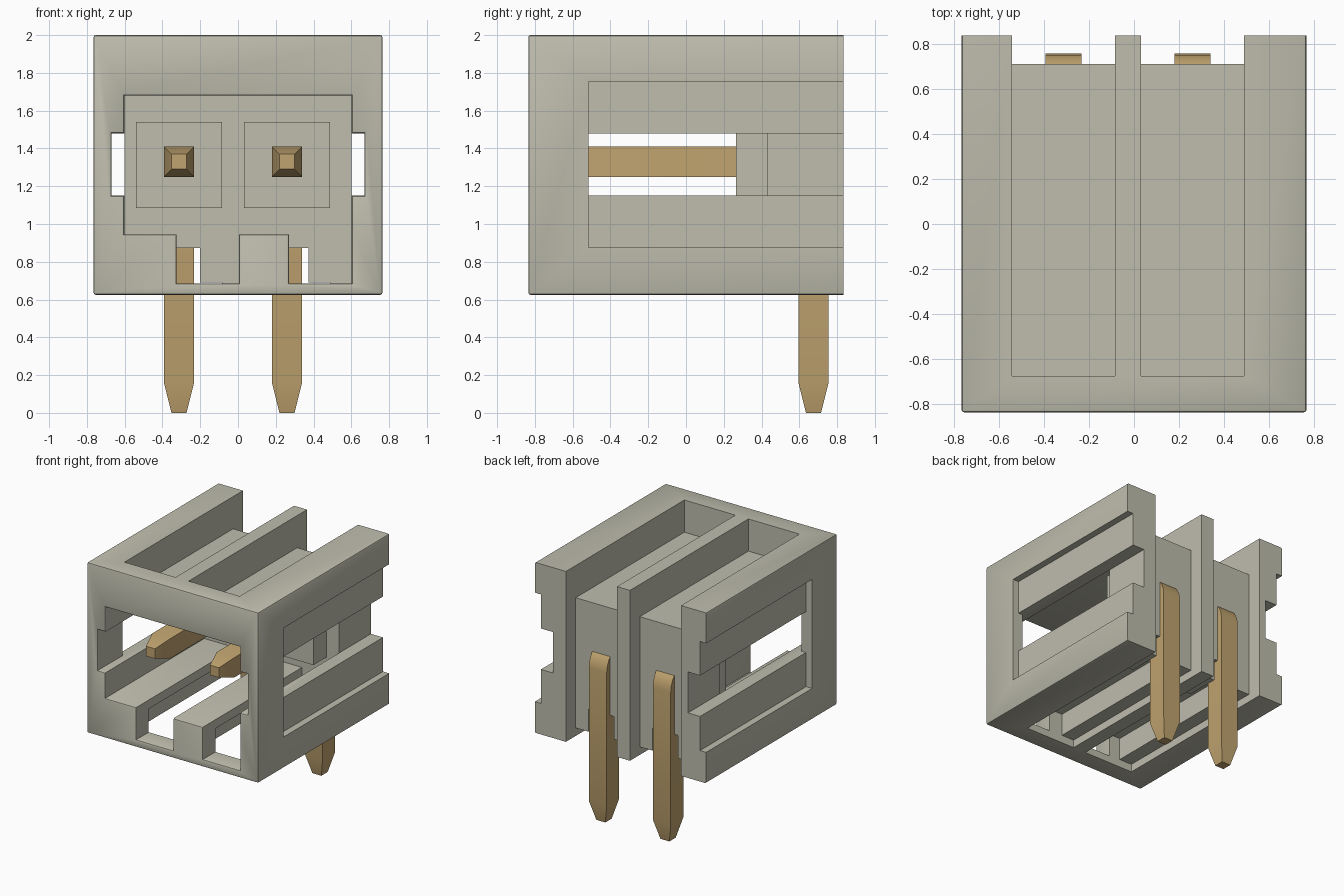
import bpy, bmesh, math
from mathutils import Vector

old = bpy.data.objects.get("Cube")
if old:
    bpy.data.objects.remove(old, do_unlink=True)


def material(name, color):
    mat = bpy.data.materials.new(name)
    mat.use_nodes = True
    mat.diffuse_color = (*color, 1)
    mat.node_tree.nodes["Principled BSDF"].inputs["Base Color"].default_value = (*color, 1)
    return mat


PLASTIC = material("warm grey plastic", (0.52, 0.51, 0.42))
METAL = material("brass", (0.53, 0.37, 0.16))


def add_object(name, bm, mat):
    bmesh.ops.recalc_face_normals(bm, faces=bm.faces)
    mesh = bpy.data.meshes.new(name)
    bm.to_mesh(mesh)
    bm.free()
    mesh.materials.append(mat)
    obj = bpy.data.objects.new(name, mesh)
    bpy.context.collection.objects.link(obj)
    return obj


def box(name, x, y, z, mat=PLASTIC):
    bm = bmesh.new()
    bmesh.ops.create_cube(bm, size=1)
    for v in bm.verts:
        v.co = Vector([(a + b) / 2 + c * (b - a) for (a, b), c in zip((x, y, z), v.co)])
    return add_object(name, bm, mat)


def cut(target, x, y, z):
    cutter = box("cutter", x, y, z)
    mod = target.modifiers.new("cut", 'BOOLEAN')
    mod.operation, mod.solver, mod.object = 'DIFFERENCE', 'EXACT', cutter
    bpy.context.view_layer.objects.active = target
    bpy.ops.object.modifier_apply(modifier=mod.name)
    bpy.data.objects.remove(cutter, do_unlink=True)


# Overall housing limits
W, D, BOTTOM, TOP, OUT = 0.765, 0.835, 0.625, 2.0, 2.5
INNER, BACK_WALL = 0.602, 0.43
CENTRES = (-0.3125, 0.2595)

housing = box("housing", (-W, W), (-D, D), (BOTTOM, TOP))

# Mating cavity and its two key notches
cut(housing, (-INNER, INNER), (-OUT, BACK_WALL), (0.945, 1.68))
for left, right in ((-0.325, 0.005), (0.27, INNER)):
    cut(housing, (left, right), (-OUT, BACK_WALL), (0.685, 1.0))

# Side grooves, recesses and windows
for s in (-1, 1):
    cut(housing, sorted((s * 0.55, s * 0.67)), (-OUT, BACK_WALL), (1.15, 1.48))
    cut(housing, sorted((s * 0.71, s * OUT)), (-0.515, OUT), (0.875, 1.755))
    cut(housing, sorted((s * INNER, s * OUT)), (-0.515, OUT), (1.15, 1.48))

# Top slots, stepped bottom slots and rear recesses
for c in CENTRES:
    span = (c - 0.228, c + 0.228)
    cut(housing, span, (-0.675, OUT), (1.74, OUT))
    cut(housing, span, (-0.675, OUT), (0, 0.69))
    cut(housing, (c - 0.1125, c + 0.1125), (-0.675, OUT), (0, 0.873))
    cut(housing, span, (0.71, OUT), (0, OUT))

# Soften the front rim, cavity mouth and long outer edges
bm = bmesh.new()
bm.from_mesh(housing.data)
bmesh.ops.remove_doubles(bm, verts=bm.verts, dist=0.0005)
bmesh.ops.dissolve_limit(bm, angle_limit=0.01, verts=bm.verts, edges=bm.edges)


def is_soft(edge):
    if len(edge.link_faces) != 2 or edge.calc_face_angle(0) < 1:
        return False
    a, b = (v.co for v in edge.verts)
    front = max(a.y, b.y) < -D + 0.001
    side = min(abs(a.x), abs(b.x)) > W - 0.001
    rim = all(min(abs(p.z - TOP), abs(p.z - BOTTOM)) < 0.001 for p in (a, b))
    return front or (side and rim)


bmesh.ops.bevel(bm, geom=[e for e in bm.edges if is_soft(e)], offset=0.012,
                segments=2, profile=0.5, affect='EDGES', clamp_overlap=True)
bm.to_mesh(housing.data)
bm.free()


# Bent square pin, lofted along its path with tapered tips
def pin(name, x):
    stations = [(-0.67, 1.33, 0.04, 0), (-0.53, 1.33, 0.08, 0)]
    radius, steps = 0.1, 6
    for i in range(steps + 1):
        t = math.pi / 2 * i / steps
        stations.append((0.575 + radius * math.sin(t),
                         1.23 + radius * math.cos(t), 0.08, t))
    stations += [(0.675, 0.16, 0.08, math.pi / 2), (0.675, 0, 0.04, math.pi / 2)]
    bm = bmesh.new()
    rings = []
    for y, z, h, t in stations:
        rings.append([bm.verts.new((x + u * h, y + w * h * math.sin(t), z + w * h * math.cos(t)))
                      for u, w in ((-1, -1), (1, -1), (1, 1), (-1, 1))])
    for a, b in zip(rings, rings[1:]):
        for i in range(4):
            j = (i + 1) % 4
            bm.faces.new((a[i], a[j], b[j], b[i]))
    bm.faces.new(rings[0])
    bm.faces.new(rings[-1])
    return add_object(name, bm, METAL)


parts = [housing]
for side, c in zip(("right", "left"), CENTRES):
    box(side + "_pin_boss", (c - 0.228, c + 0.228), (0.265, BACK_WALL + 0.02), (1.085, 1.54))
    parts.append(pin(side + "_pin", c))

for obj in parts:
    bpy.ops.object.select_all(action='DESELECT')
    obj.select_set(True)
    bpy.context.view_layer.objects.active = obj
    bpy.ops.object.shade_smooth_by_angle(angle=math.radians(25))
